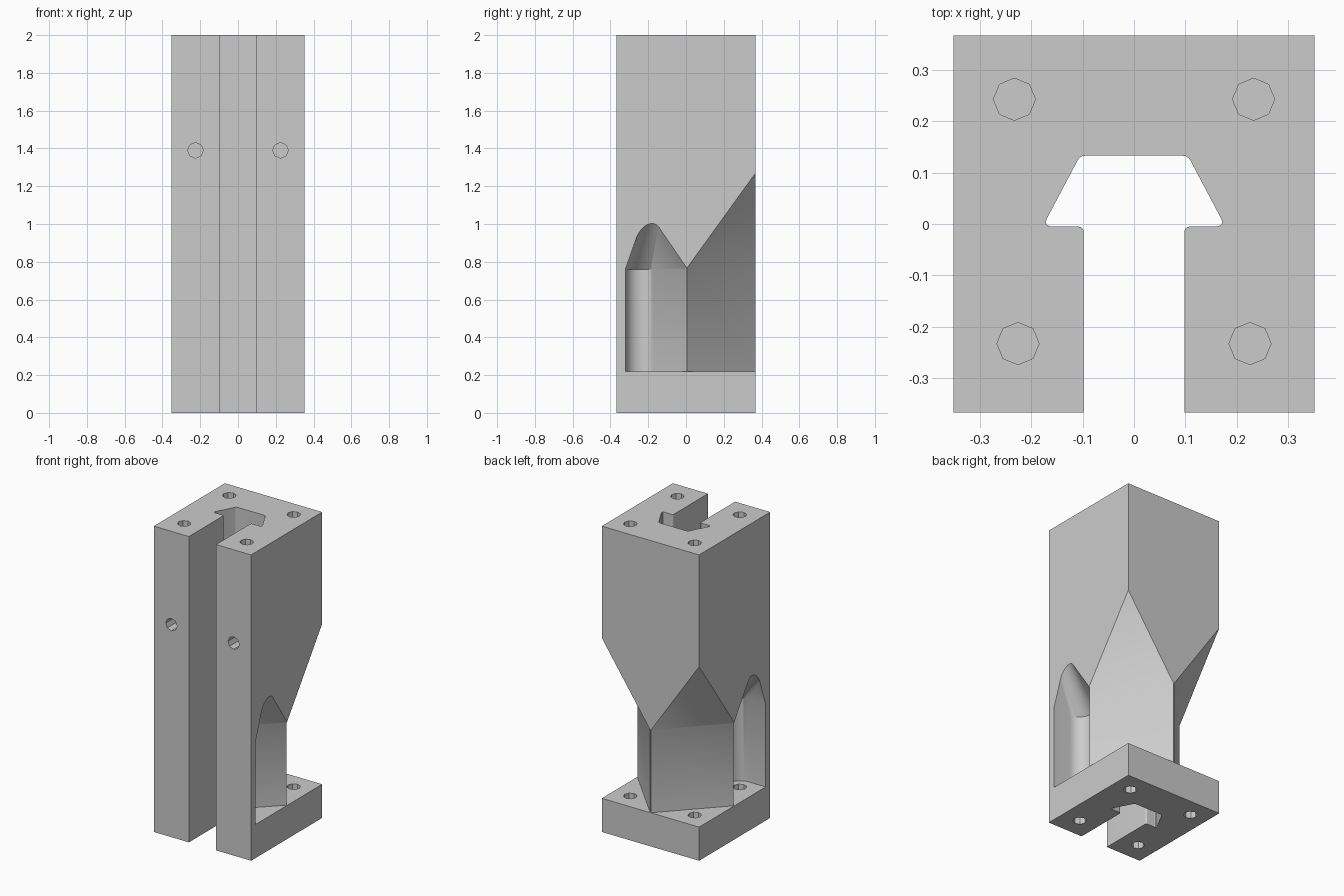
import bpy
import bmesh
from math import cos, sin, pi
from mathutils import Vector

if "Cube" in bpy.data.objects:
    bpy.data.objects.remove(bpy.data.objects["Cube"], do_unlink=True)

W, D, H = 0.352, 0.367, 2.0      # half width, half depth, height
PLATE, NECK, PEAK = 0.22, 0.76, 1.27

grey = bpy.data.materials.new("plain grey")
grey.use_nodes = True
colour = (0.6, 0.6, 0.6, 1)
grey.diffuse_color = colour
grey.node_tree.nodes["Principled BSDF"].inputs["Base Color"].default_value = colour


def to_object(name, bm):
    bmesh.ops.recalc_face_normals(bm, faces=bm.faces)
    mesh = bpy.data.meshes.new(name)
    bm.to_mesh(mesh)
    bm.free()
    obj = bpy.data.objects.new(name, mesh)
    bpy.context.collection.objects.link(obj)
    mesh.materials.append(grey)
    return obj


def extrude(name, outline, z0, z1):
    bm = bmesh.new()
    face = bm.faces.new([bm.verts.new((x, y, z0)) for x, y in outline])
    top = bmesh.ops.extrude_face_region(bm, geom=[face])["geom"]
    bmesh.ops.translate(bm, vec=(0, 0, z1 - z0),
                        verts=[v for v in top if isinstance(v, bmesh.types.BMVert)])
    return to_object(name, bm)


def hull(name, points):
    bm = bmesh.new()
    for p in points:
        bm.verts.new(p)
    bmesh.ops.convex_hull(bm, input=bm.verts)
    bmesh.ops.dissolve_limit(bm, angle_limit=0.002, verts=bm.verts, edges=bm.edges)
    return to_object(name, bm)


def rounded(corner, before, after, trim, steps=5):
    """Replace a sharp corner by a short curve."""
    c = Vector(corner)
    a = c + (Vector(before) - c).normalized() * trim
    b = c + (Vector(after) - c).normalized() * trim
    ts = [i / steps for i in range(steps + 1)]
    return [tuple(a * (1 - t) ** 2 + c * 2 * t * (1 - t) + b * t * t) for t in ts]


def cut(target, cutter):
    mod = target.modifiers.new("cut", 'BOOLEAN')
    mod.operation = 'DIFFERENCE'
    mod.solver = 'EXACT'
    mod.object = cutter
    bpy.context.view_layer.objects.active = target
    bpy.ops.object.modifier_apply(modifier=mod.name)
    bpy.data.objects.remove(cutter, do_unlink=True)


# Block with the wedge-shaped slot, open to the front
mouth, lip, wing, crown, mid = (0.098, -D), (0.098, -0.005), (0.178, -0.005), (0.105, 0.133), (0, 0.133)
half = [(W, D), (W, -D), mouth]
half += rounded(lip, mouth, wing, 0.012)
half += rounded(wing, lip, crown, 0.02)
half += rounded(crown, wing, mid, 0.01)
outline = half + [(-x, y) for x, y in reversed(half)]
body = extrude("slotted_block", outline, 0, H)

for side in (1, -1):
    # Chamfered back corner with a sloping underside above it
    start, end = Vector((W, 0)), Vector((0.002, D))
    run = (end - start) * 0.3
    a, b = start - run, end + run
    out = Vector((W, D))
    pts = [(*p, z) for p in (a, b) for z in (PLATE, NECK)]
    pts += [(*(p + out), z) for p in (a, b) for z in (PLATE, 2 * PEAK - NECK)]
    cut(body, hull("corner_cutter", [(side * x, y, z) for x, y, z in pts]))

    # Front pocket around the screw, narrowing to a pointed arch
    cx, cy, r = 0.229, -0.234, 0.087
    arc = [(cx + r * cos(t), cy + r * sin(t))
           for t in [pi * (0.75 + 0.75 * i / 20) for i in range(21)]]
    reach = 0.6
    profile = arc + [(W + reach, cy - r), (W + reach, reach)]
    pts = [(x, y, z) for x, y in profile for z in (PLATE, NECK)] + [(0.72, -0.085, 1.427)]
    cut(body, hull("pocket_cutter", [(side * x, y, z) for x, y, z in pts]))

    # Eight-sided screw holes in the base, the top and the front
    ring = [(0.041 * cos(i * pi / 4), 0.041 * sin(i * pi / 4)) for i in range(8)]
    for hx, hy in ((0.233, 0.243), (0.226, -0.233)):
        spot = [(side * hx + x, hy + y) for x, y in ring]
        cut(body, extrude("base_hole_cutter", spot, -0.1, PLATE + 0.05))
        cut(body, extrude("top_hole_cutter", spot, H - 0.3, H + 0.1))
    pts = [(side * 0.225 + x, y, 1.39 + z) for x, z in ring for y in (-D - 0.1, -D + 0.3)]
    cut(body, hull("front_hole_cutter", pts))

# Clean up and shade
bm = bmesh.new()
bm.from_mesh(body.data)
bmesh.ops.remove_doubles(bm, verts=bm.verts, dist=0.0001)
bm.to_mesh(body.data)
bm.free()
bpy.ops.object.select_all(action='DESELECT')
body.select_set(True)
bpy.context.view_layer.objects.active = body
bpy.ops.object.shade_smooth_by_angle(angle=pi / 6)
